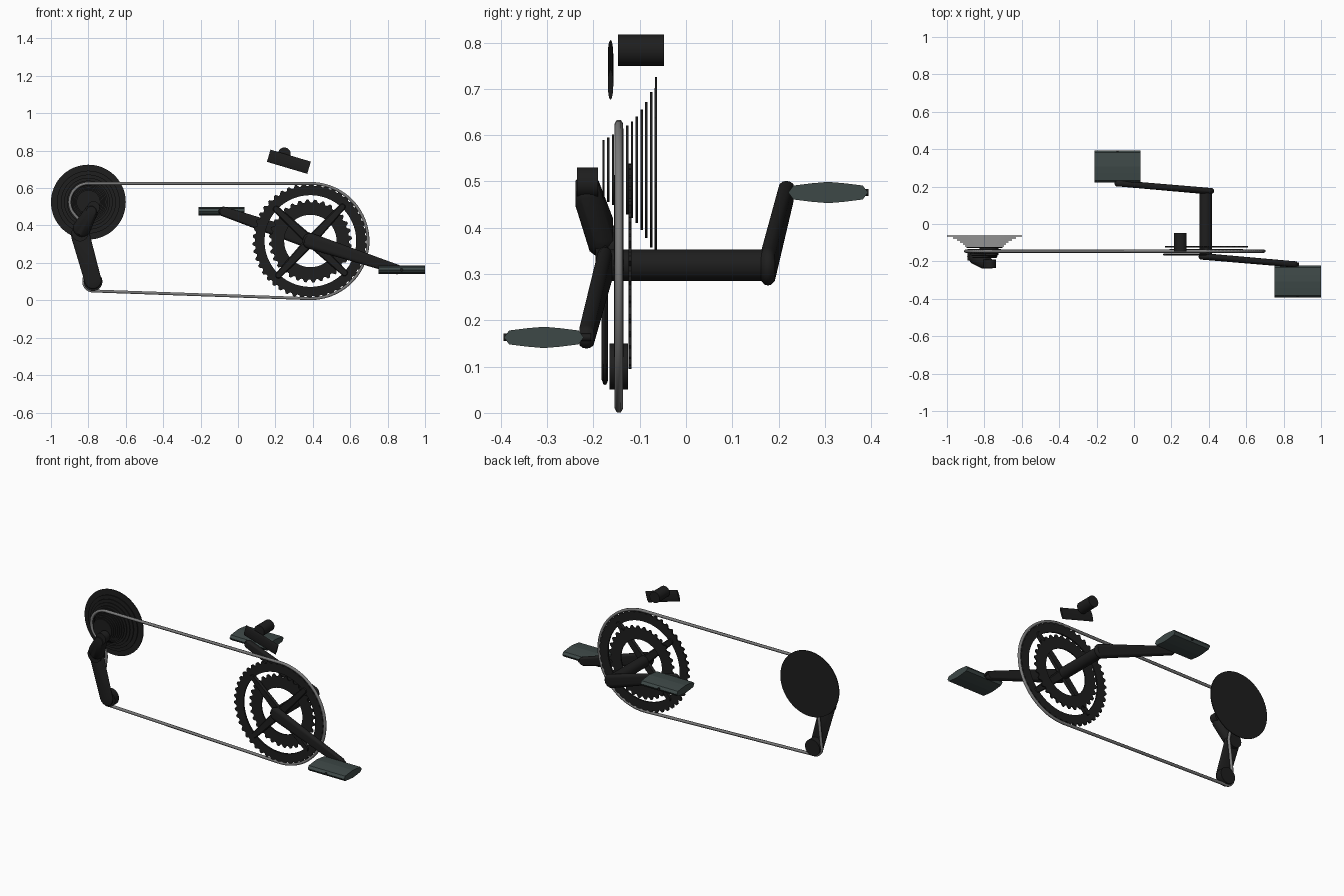
import bpy, bmesh
from math import sin, cos, pi, radians
from mathutils import Vector, Matrix

old = bpy.data.objects.get("Cube")
if old:
    bpy.data.objects.remove(old, do_unlink=True)


def material(name, colour):
    m = bpy.data.materials.new(name)
    m.use_nodes = True
    m.diffuse_color = (*colour, 1)
    m.node_tree.nodes["Principled BSDF"].inputs["Base Color"].default_value = (*colour, 1)
    return m


BLACK = material("matte black", (0.013, 0.013, 0.013))
PEDAL = material("slate grey", (0.048, 0.066, 0.064))
STEEL = material("chain steel", (0.2, 0.2, 0.2))


def finish(name, bm, mat, smooth=True):
    bmesh.ops.recalc_face_normals(bm, faces=bm.faces[:])
    me = bpy.data.meshes.new(name)
    bm.to_mesh(me)
    bm.free()
    me.materials.append(mat)
    ob = bpy.data.objects.new(name, me)
    bpy.context.collection.objects.link(ob)
    if smooth:
        bpy.ops.object.select_all(action="DESELECT")
        ob.select_set(True)
        bpy.context.view_layer.objects.active = ob
        bpy.ops.object.shade_smooth_by_angle(angle=radians(35))
    return ob


def cylinder(name, x, z, r, y0, y1, segments=32):
    """Cylinder along y."""
    bm = bmesh.new()
    place = Matrix.Translation((x, (y0 + y1) / 2, z)) @ Matrix.Rotation(pi / 2, 4, "X")
    bmesh.ops.create_cone(bm, cap_ends=True, segments=segments, radius1=r, radius2=r,
                          depth=abs(y1 - y0), matrix=place)
    return finish(name, bm, BLACK)


def link(name, a, ra, b, rb, thick, edge=0.75):
    """Round-ended bar from a to b with softened edges, flat in y."""
    bm = bmesh.new()
    for p, r in ((a, ra), (b, rb)):
        for dy, k in ((-0.5, edge), (-0.25, 0.95), (0, 1), (0.25, 0.95), (0.5, edge)):
            for i in range(20):
                t = 2 * pi * i / 20
                bm.verts.new(Vector(p) + Vector((r * k * cos(t), dy * thick, r * k * sin(t))))
    hull = bmesh.ops.convex_hull(bm, input=bm.verts[:])
    inside = [v for v in hull["geom_interior"] if isinstance(v, bmesh.types.BMVert)]
    bmesh.ops.delete(bm, geom=inside, context="VERTS")
    return finish(name, bm, BLACK)


def extrude_x(name, profile, length, centre, mat, tilt=0):
    """Extrude a (y, z) profile along x, then tilt it about y."""
    bm = bmesh.new()
    face = bm.faces.new([bm.verts.new((-length / 2, y, z)) for y, z in profile])
    new = bmesh.ops.extrude_face_region(bm, geom=[face])["geom"]
    bmesh.ops.translate(bm, vec=(length, 0, 0),
                        verts=[v for v in new if isinstance(v, bmesh.types.BMVert)])
    bm.transform(Matrix.Translation(centre) @ Matrix.Rotation(tilt, 4, "Y"))
    return finish(name, bm, mat, smooth=False)


def toothed_ring(name, x, y, z, root, tip, inner, teeth, thick):
    bm = bmesh.new()
    rows = []
    n = teeth * 4
    for i in range(n):
        t = 2 * pi * i / n
        r = tip if i % 4 in (1, 2) else root
        rows.append([bm.verts.new((x + q * cos(t), y + s * thick / 2, z + q * sin(t)))
                     for q, s in ((r, -1), (r, 1), (inner, 1), (inner, -1))])
    for i in range(n):
        a, b = rows[i], rows[(i + 1) % n]
        for k in range(4):
            bm.faces.new((a[k], a[(k + 1) % 4], b[(k + 1) % 4], b[k]))
    return finish(name, bm, BLACK, smooth=False)


# Crankset
CX, CZ = 0.387, 0.317
toothed_ring("large_chainring", CX, -0.145, CZ, 0.295, 0.309, 0.245, 46, 0.01)
toothed_ring("small_chainring", CX, -0.121, CZ, 0.207, 0.222, 0.14, 32, 0.007)
for i in range(4):
    t = radians(47 + 90 * i)
    link(f"spider_arm_{i + 1}", (CX, -0.145, CZ), 0.028,
         (CX + 0.25 * cos(t), -0.145, CZ + 0.25 * sin(t)), 0.018, 0.02)
cylinder("crank_axle", CX - 0.004, CZ + 0.002, 0.034, -0.18, 0.18)
link("right_crank_arm", (CX, -0.175, CZ), 0.042, (0.85, -0.215, 0.165), 0.026, 0.03)
link("left_crank_arm", (CX, 0.177, CZ), 0.042, (-0.078, 0.217, 0.475), 0.026, 0.03)

# Pedals with a lens-shaped section
half = [(-0.086, 0), (-0.075, 0.015), (-0.035, 0.02), (0, 0.023),
        (0.035, 0.02), (0.075, 0.015), (0.086, 0)]
lens = half + [(y, -z) for y, z in half[-2:0:-1]]
for side, centre in (("right", (0.875, -0.307, 0.163)), ("left", (-0.088, 0.307, 0.476))):
    extrude_x(f"{side}_pedal", lens, 0.248, centre, PEDAL)
    s = 1 if centre[1] > 0 else -1
    cylinder(f"{side}_pedal_spindle", centre[0], centre[2], 0.008,
             s * 0.205, s * 0.394, 12)

# Cassette of shrinking discs
WX, WZ = -0.8, 0.525
radii = (0.2, 0.168, 0.147, 0.13, 0.115, 0.104, 0.096, 0.089, 0.083, 0.076, 0.07, 0.064)
for i, r in enumerate(radii):
    y = -0.065 - 0.0103 * i
    cylinder(f"cassette_cog_{i + 1}", WX, WZ, r, y - 0.0025, y + 0.0025, 64)

# Rear derailleur
cylinder("derailleur_mount", -0.772, 0.497, 0.033, -0.235, -0.19)
link("derailleur_body", (-0.785, -0.214, 0.475), 0.036, (-0.835, -0.183, 0.385), 0.048, 0.05)
cylinder("upper_pulley", -0.845, 0.36, 0.045, -0.195, -0.15)
link("derailleur_cage", (-0.842, -0.175, 0.345), 0.05, (-0.775, -0.175, 0.105), 0.045, 0.014)
cylinder("lower_pulley", -0.775, 0.1, 0.05, -0.165, -0.125)

# Front derailleur
plate = [(0.006 * sin(2 * pi * i / 16), 0.034 * cos(2 * pi * i / 16)) for i in range(16)]
extrude_x("front_derailleur_plate", plate, 0.225, (0.272, -0.163, 0.741), BLACK, radians(16.5))
cylinder("front_derailleur_barrel", 0.248, 0.783, 0.034, -0.147, -0.048)


# Chain: chainring arc, top run, cog wrap, cage run, bottom run
def arc(x, z, r, start, end, n):
    return [(x + r * cos(radians(start + (end - start) * i / n)),
             z + r * sin(radians(start + (end - start) * i / n))) for i in range(n + 1)]


path = arc(CX, CZ, 0.308, -92, 90, 48)
path += arc(WX, WZ, 0.1, 90, 215, 20)
path += [(-0.845, 0.425), (-0.805, 0.39), (-0.797, 0.345), (-0.808, 0.26)]
path += arc(-0.775, 0.1, 0.05, 165, 268, 12)
curve = bpy.data.curves.new("chain", "CURVE")
curve.dimensions = "3D"
curve.bevel_depth = 0.009
curve.bevel_resolution = 1
spline = curve.splines.new("POLY")
spline.points.add(len(path) - 1)
for p, (x, z) in zip(spline.points, path):
    p.co = (x, -0.145, z, 1)
spline.use_cyclic_u = True
curve.materials.append(STEEL)
chain = bpy.data.objects.new("chain", curve)
bpy.context.collection.objects.link(chain)
